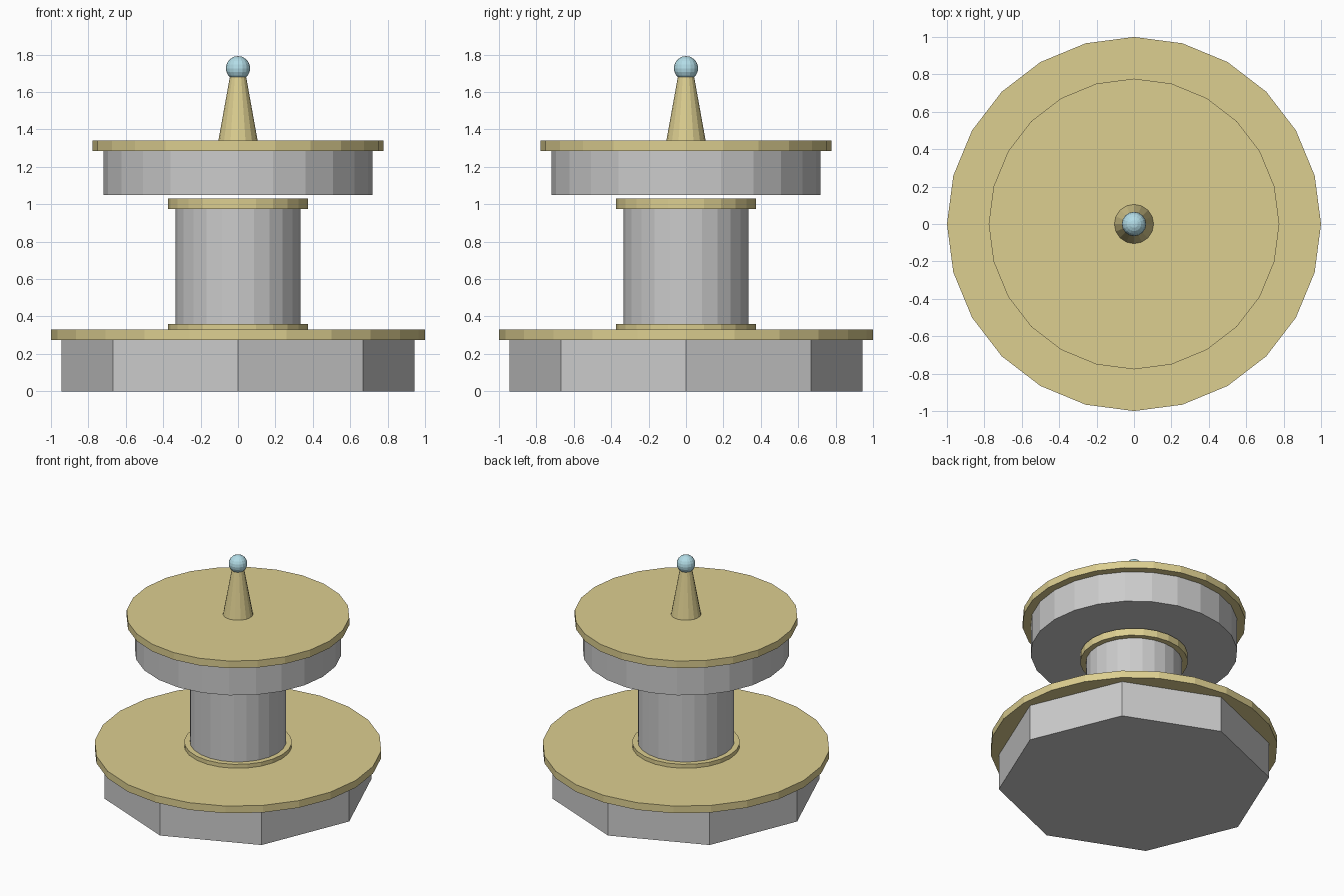
import bpy
import math

if "Cube" in bpy.data.objects:
    bpy.data.objects.remove(bpy.data.objects["Cube"])


def material(name, rgb):
    m = bpy.data.materials.new(name)
    m.diffuse_color = (*rgb, 1.0)
    m.use_nodes = True
    m.node_tree.nodes["Principled BSDF"].inputs["Base Color"].default_value = m.diffuse_color
    return m


GOLD = material("gold", (0.72, 0.62, 0.28))
BLUE = material("pale_blue", (0.45, 0.72, 0.80))


def frustum(name, r_low, r_high, z0, z1, sides=24, mat=None):
    """Upright prism or cone between two heights, with a corner on each axis."""
    bpy.ops.mesh.primitive_cone_add(vertices=sides, radius1=r_low, radius2=r_high,
                                    depth=z1 - z0, location=(0, 0, (z0 + z1) / 2))
    ob = bpy.context.object
    ob.name = name
    if mat:
        ob.data.materials.append(mat)
    return ob


# name, radius, bottom, top, sides, material
tiers = [
    ("octagonal_base", 0.944, 0.0, 0.275, 8, None),
    ("base_plate", 1.0, 0.275, 0.33, 24, GOLD),
    ("lower_collar", 0.375, 0.33, 0.36, 24, GOLD),
    ("column", 0.335, 0.36, 0.975, 24, None),
    ("upper_collar", 0.375, 0.975, 1.03, 24, GOLD),
    ("upper_drum", 0.72, 1.05, 1.285, 24, None),
    ("top_plate", 0.777, 1.285, 1.34, 24, GOLD),
]
for name, r, z0, z1, sides, mat in tiers:
    frustum(name, r, r, z0, z1, sides, mat)

# Tapered spire with a ball on its tip
frustum("spire", 0.105, 0.042, 1.34, 1.69, 16, GOLD)
bpy.ops.mesh.primitive_uv_sphere_add(segments=16, ring_count=10, radius=0.065,
                                     location=(0, 0, 1.727))
ball = bpy.context.object
ball.name = "spire_ball"
ball.data.materials.append(BLUE)
